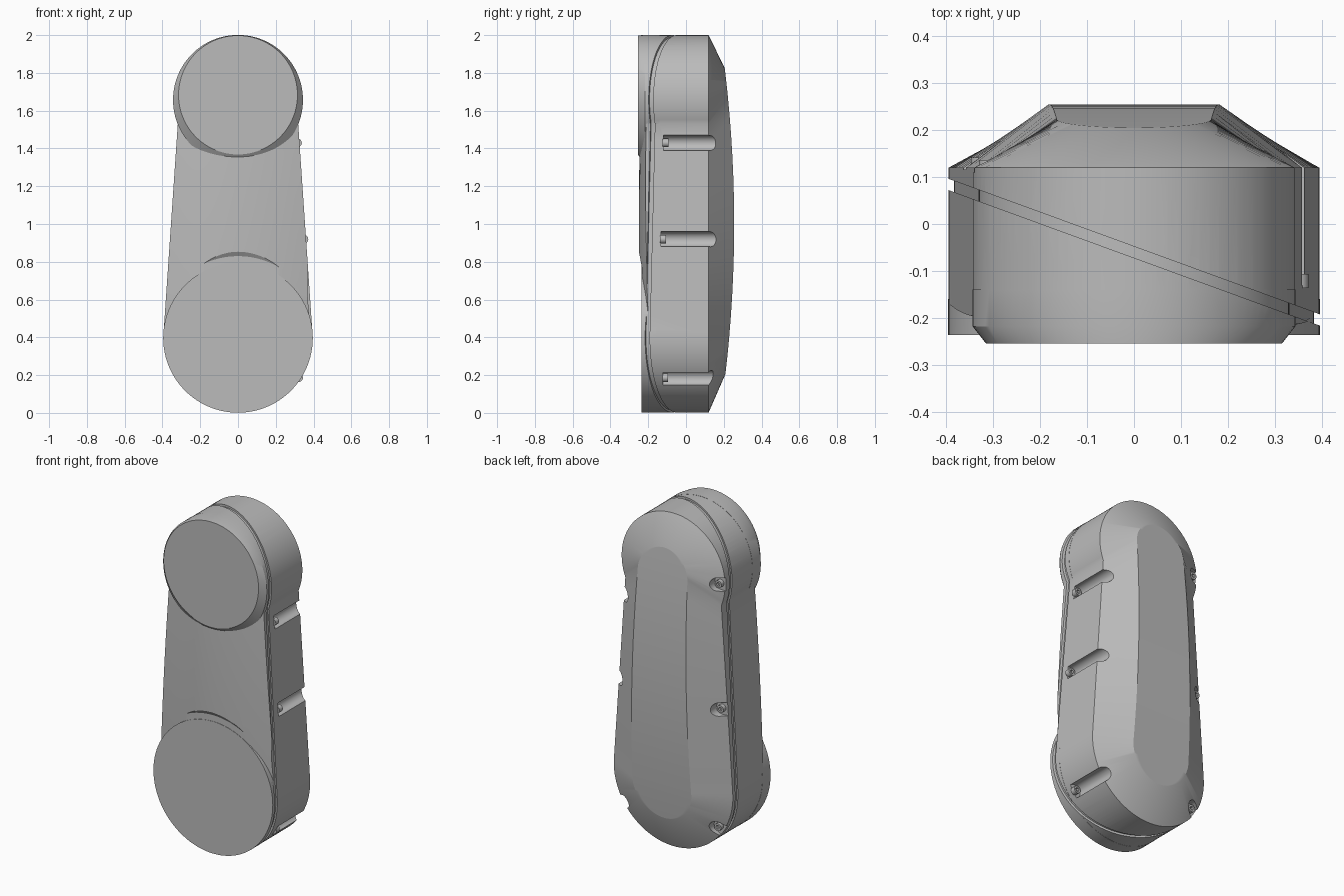
import bpy, bmesh
from math import sin, cos, pi, radians, asin, atan2

if "Cube" in bpy.data.objects:
    bpy.data.objects.remove(bpy.data.objects["Cube"])

grey = bpy.data.materials.new("casing grey")
grey.diffuse_color = (0.5, 0.5, 0.5, 1)
grey.use_nodes = True
grey.node_tree.nodes["Principled BSDF"].inputs["Base Color"].default_value = grey.diffuse_color

CB, RB, CT, RT = 0.397, 0.395, 1.657, 0.343   # bottom / top circle centre height and radius
WAIST = -21.7                                  # angle where the straight side meets the top circle
COLS = 16


def finish(name, bm):
    bmesh.ops.recalc_face_normals(bm, faces=bm.faces)
    me = bpy.data.meshes.new(name)
    bm.to_mesh(me)
    bm.free()
    ob = bpy.data.objects.new(name, me)
    bpy.context.collection.objects.link(ob)
    me.materials.append(grey)
    return ob


def loft(name, rings, closed=False):
    """Join equal-length point rings; cap the ends, or close into a tube."""
    bm = bmesh.new()
    vs = [[bm.verts.new(p) for p in r] for r in rings]
    n = len(vs[0])
    pairs = list(zip(vs, vs[1:])) + ([(vs[-1], vs[0])] if closed else [])
    for a, b in pairs:
        for i in range(n):
            k = (i + 1) % n
            bm.faces.new((a[i], a[k], b[k], b[i]))
    if not closed:
        bm.faces.new(vs[0])
        bm.faces.new(vs[-1])
    return finish(name, bm)


def half(cb, rb, ct, rt, a0, seg=28, mid=12):
    """Right half of the casing outline from bottom to top as (x, z)."""
    arc = lambda c, r, s, e: [(r * cos(radians(s + (e - s) * i / seg)),
                               c + r * sin(radians(s + (e - s) * i / seg))) for i in range(seg + 1)]
    low, top = arc(cb, rb, -90, 4), arc(ct, rt, a0, 90)
    (x0, z0), (x1, z1) = low[-1], top[0]
    line = [(x0 + (x1 - x0) * i / mid, z0 + (z1 - z0) * i / mid) for i in range(1, mid)]
    pts = low + line + top
    pts[0], pts[-1] = (0, pts[0][1]), (0, pts[-1][1])
    return pts


def full(h):
    return h + [(-x, z) for x, z in h[-2:0:-1]]


def circle(c, r, y, n=96, cx=0):
    return [(cx + r * cos(2 * pi * i / n), y, c + r * sin(2 * pi * i / n)) for i in range(n)]


def boolean(target, tool, op):
    m = target.modifiers.new(op, 'BOOLEAN')
    m.operation, m.solver, m.object = op, 'EXACT', tool
    bpy.context.view_layer.objects.active = target
    bpy.ops.object.modifier_apply(modifier=m.name)
    bpy.data.objects.remove(tool)


def front_y(x, z):
    return -0.25 + 0.03 * (z - 1) ** 2 + (0.3 if x > 0 else 0.45) * x * x


def back_y(x, z):
    return 0.255 - 0.0735 * (z - 1) ** 2


def seam_y(x):
    return -0.06 - 0.365 * x


# Main casing: bulged front, straight wall, chamfer and curved back
outer = half(CB, RB, CT, RT, WAIST)
inner = half(0.4, 0.195, 1.66, 0.165, 4)
bm = bmesh.new()


def cap(h, fy):
    """Grid of points across the outline; returns its boundary loop."""
    rows = []
    for i, (x, z) in enumerate(h):
        if i in (0, len(h) - 1):
            rows.append([bm.verts.new((0, fy(0, z), z))] * (COLS + 1))
        else:
            xs = [x * (2 * j / COLS - 1) for j in range(COLS + 1)]
            rows.append([bm.verts.new((u, fy(u, z), z)) for u in xs])
    for a, b in zip(rows, rows[1:]):
        for j in range(COLS):
            bm.faces.new(list(dict.fromkeys((a[j], a[j + 1], b[j + 1], b[j]))))
    return [r[-1] for r in rows] + [r[0] for r in rows[-2:0:-1]]


loops = [cap(outer, front_y),
         [bm.verts.new((x, 0.12, z)) for x, z in full(outer)],
         cap(inner, back_y)]
for a, b in zip(loops, loops[1:]):
    for i in range(len(a)):
        k = (i + 1) % len(a)
        bm.faces.new((a[i], a[k], b[k], b[i]))
casing = finish("casing", bm)

# Sloped recess around the bottom disc, then the two front drums
boolean(casing, loft("disc_recess", [circle(0.4, 0.43, -0.234), circle(0.4, 0.53, -0.30)]), 'DIFFERENCE')
boolean(casing, loft("bottom_drum", [circle(CB, 0.396, -0.16), circle(CB, 0.396, -0.236)]), 'UNION')
boolean(casing, loft("top_drum", [circle(CT, 0.344, -0.14), circle(CT, 0.344, -0.218),
                                  circle(1.683, 0.315, -0.255)]), 'UNION')


def edge(z):
    """Outline x and outward normal angle at height z."""
    if z < 0.42:
        a = asin((z - CB) / RB)
        return RB * cos(a), a
    if z > 1.53:
        a = asin((z - CT) / RT)
        return RT * cos(a), a
    t = (z - 0.42) / 1.11
    return 0.394 - 0.075 * t, atan2(0.075, 1.11)


# Screw pockets down both sides, each with a socket-head screw
spots = [(1, z, 0.01) for z in (1.43, 0.92, 0.18)] + [(-1, z, 0.035) for z in (1.66, 0.92, 0.18)]
for side, z, inset in spots:
    ex, a = edge(z)
    px, pz = ex - inset * cos(a), z - inset * sin(a)
    floor = seam_y(side * ex) + (0.06 if side > 0 else 0.045)
    prof = [(0.04 * cos(t), 0.04 * sin(t)) for t in (pi / 2 + pi * i / 16 for i in range(17))]
    prof += [(0.14, -0.04), (0.14, 0.04)]
    ring = [(side * (px + u * cos(a) - v * sin(a)), pz + u * sin(a) + v * cos(a)) for u, v in prof]
    boolean(casing, loft("pocket", [[(x, y, w) for x, w in ring] for y in (floor, 0.4)]), 'DIFFERENCE')
    sx, top = side * px, floor + 0.025
    hexa = [0.012 * cos(pi / 6) / cos((2 * pi * i / 24) % (pi / 3) - pi / 6) for i in range(24)]
    sock = lambda y: [(sx + r * cos(2 * pi * i / 24), y, pz + r * sin(2 * pi * i / 24))
                      for i, r in enumerate(hexa)]
    screw = loft("screw", [circle(pz, 0.022, floor - 0.005, 24, sx), circle(pz, 0.022, top, 24, sx),
                           sock(top), sock(top - 0.015)])
    bpy.context.view_layer.objects.active = screw

# Slanted seam groove around the casing
rings = []
for d, w in ((-0.012, -0.012), (0.03, -0.012), (0.03, 0.012), (-0.012, 0.012)):
    rings.append([(x, seam_y(x) + w, z) for x, z in full(half(CB, RB + d, CT, RT + d, WAIST))])
boolean(casing, loft("seam_groove", rings, closed=True), 'DIFFERENCE')

# Smooth shading with crisp edges
bpy.ops.object.select_all(action='DESELECT')
for ob in bpy.context.scene.objects:
    ob.select_set(True)
bpy.context.view_layer.objects.active = casing
bpy.ops.object.shade_smooth_by_angle(angle=radians(25))
